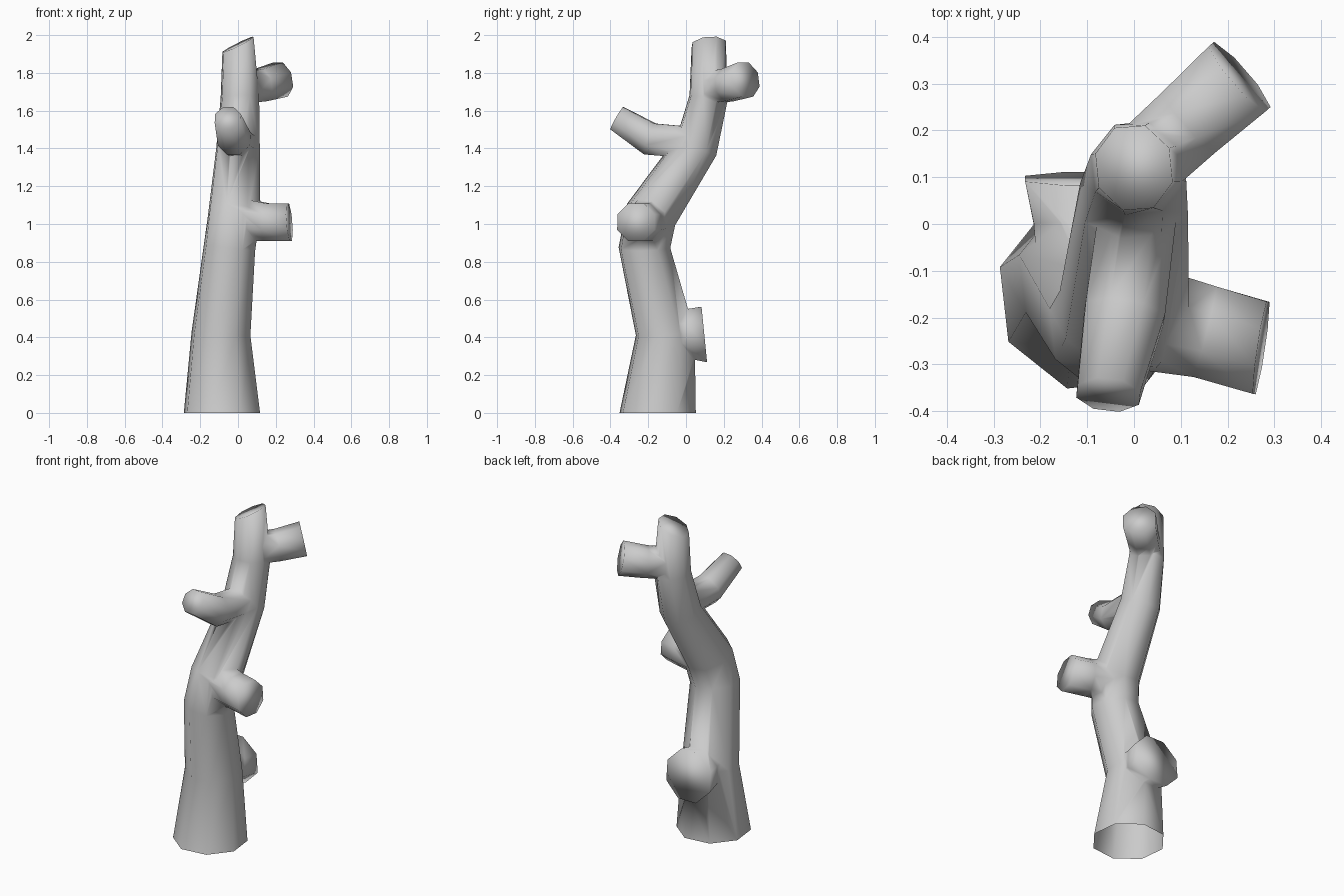
import bpy, bmesh
from math import cos, sin, pi, radians
from mathutils import Vector

cube = bpy.data.objects.get("Cube")
if cube:
    bpy.data.objects.remove(cube, do_unlink=True)

bark = bpy.data.materials.new("bark grey")
bark.use_nodes = True
colour = (0.6, 0.6, 0.6, 1)
bark.diffuse_color = colour
bark.node_tree.nodes["Principled BSDF"].inputs["Base Color"].default_value = colour

SIDES = 8


def tube(name, rings, start=None, end=None, turn=22.5):
    """Closed eight-sided tube through rings of (x, y, z, radius)."""
    pts = [Vector(r[:3]) for r in rings]
    bm = bmesh.new()
    loops = []
    for i, p in enumerate(pts):
        t = Vector()
        if i > 0:
            t += (p - pts[i - 1]).normalized()
        if i < len(pts) - 1:
            t += (pts[i + 1] - p).normalized()
        if i == 0 and start:
            t = Vector(start)
        if i == len(pts) - 1 and end:
            t = Vector(end)
        t.normalize()
        ref = Vector((1, 0, 0)) if abs(pts[-1].z - pts[0].z) > 1 else Vector((0, 0, 1))
        u = (ref - t * ref.dot(t)).normalized()
        v = t.cross(u)
        angles = [radians(turn) + 2 * pi * k / SIDES for k in range(SIDES)]
        loops.append([bm.verts.new(p + rings[i][3] * (u * cos(a) + v * sin(a)))
                      for a in angles])
    for a, b in zip(loops, loops[1:]):
        for k in range(SIDES):
            n = (k + 1) % SIDES
            bm.faces.new((a[k], a[n], b[n], b[k]))
    bm.faces.new(loops[0][::-1])
    bm.faces.new(loops[-1])
    bmesh.ops.recalc_face_normals(bm, faces=bm.faces)
    mesh = bpy.data.meshes.new(name)
    bm.to_mesh(mesh)
    bm.free()
    mesh.materials.append(bark)
    ob = bpy.data.objects.new(name, mesh)
    bpy.context.collection.objects.link(ob)
    return ob


# Winding trunk with a slanted top
trunk = tube("trunk", [
    (-0.085, -0.15, 0.0, 0.21),
    (-0.09, -0.11, 0.42, 0.162),
    (-0.045, -0.22, 0.875, 0.142),
    (-0.02, -0.185, 1.05, 0.145),
    (0.0, 0.055, 1.41, 0.12),
    (0.01, 0.12, 1.67, 0.106),
    (0.0, 0.12, 1.95, 0.096),
], start=(0, 0, 1), end=(-0.5, -0.1, 1), turn=29)

# Sawn-off branch stubs
stubs = [
    tube("upper_back_branch", [(0.01, 0.12, 1.72, 0.09), (0.12, 0.22, 1.735, 0.093),
                               (0.226, 0.315, 1.765, 0.1)], end=(0.75, 0.65, 0.2)),
    tube("upper_front_branch", [(0.01, 0.04, 1.43, 0.09), (-0.02, -0.19, 1.45, 0.093),
                                (-0.055, -0.365, 1.56, 0.073)], end=(-0.1, -0.86, 0.5)),
    tube("middle_left_branch", [(-0.03, -0.19, 1.03, 0.125), (0.15, -0.23, 1.01, 0.108),
                                (0.272, -0.265, 1.01, 0.108)], end=(1, -0.15, 0.08)),
    tube("lower_back_branch", [(-0.085, -0.12, 0.42, 0.13), (-0.085, 0.0, 0.42, 0.14),
                               (-0.085, 0.097, 0.415, 0.16)], end=(0, 1, 0.1)),
]

# Fuse the stubs into the trunk
bpy.context.view_layer.objects.active = trunk
trunk.select_set(True)
for stub in stubs:
    mod = trunk.modifiers.new("join", 'BOOLEAN')
    mod.operation = 'UNION'
    mod.solver = 'EXACT'
    mod.object = stub
    bpy.ops.object.modifier_apply(modifier=mod.name)
    bpy.data.objects.remove(stub, do_unlink=True)

# Open the hollow foot and shade smooth
bm = bmesh.new()
bm.from_mesh(trunk.data)
bmesh.ops.remove_doubles(bm, verts=bm.verts, dist=0.004)
foot = [f for f in bm.faces if f.calc_center_median().z < 0.01]
bmesh.ops.delete(bm, geom=foot, context='FACES')
for f in bm.faces:
    f.smooth = True
bm.to_mesh(trunk.data)
bm.free()
trunk.name = "branching_trunk"
